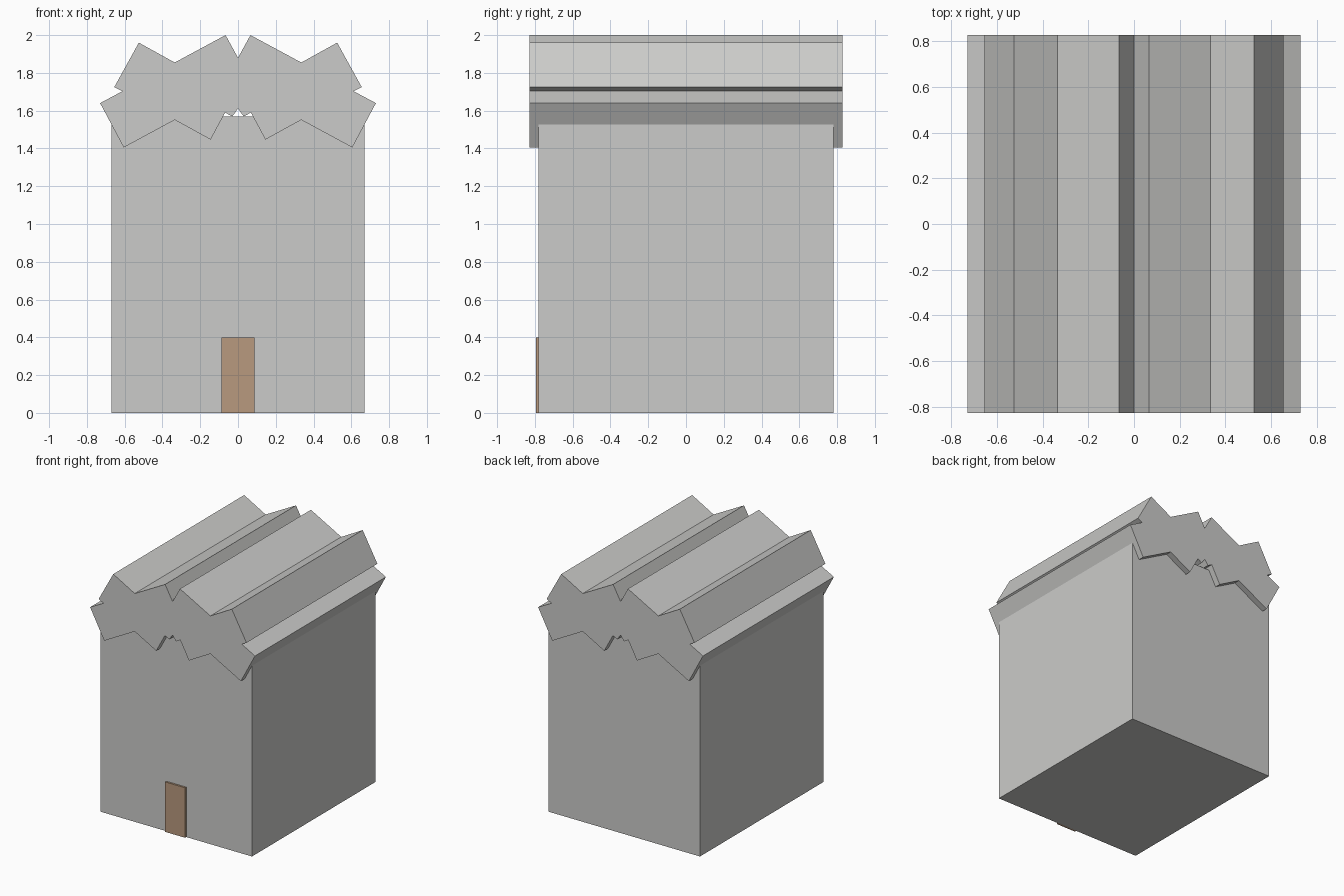
import bpy, bmesh

if "Cube" in bpy.data.objects:
    bpy.data.objects.remove(bpy.data.objects["Cube"])


def material(name, rgb):
    m = bpy.data.materials.new(name)
    m.diffuse_color = (*rgb, 1.0)
    m.use_nodes = True
    m.node_tree.nodes["Principled BSDF"].inputs["Base Color"].default_value = m.diffuse_color
    return m


def extrude_profile(name, outline, y0, y1, mat):
    """Solid made by sweeping an x-z outline along y."""
    bm = bmesh.new()
    face = bm.faces.new([bm.verts.new((x, y0, z)) for x, z in outline])
    swept = bmesh.ops.extrude_face_region(bm, geom=[face])["geom"]
    verts = [g for g in swept if isinstance(g, bmesh.types.BMVert)]
    bmesh.ops.translate(bm, verts=verts, vec=(0, y1 - y0, 0))
    bmesh.ops.recalc_face_normals(bm, faces=bm.faces)
    mesh = bpy.data.meshes.new(name)
    bm.to_mesh(mesh)
    bm.free()
    mesh.materials.append(mat)
    obj = bpy.data.objects.new(name, mesh)
    bpy.context.collection.objects.link(obj)
    return obj


def rectangle(half_width, height):
    return [(-half_width, 0), (half_width, 0), (half_width, height), (-half_width, height)]


stone = material("stone grey", (0.60, 0.60, 0.585))
wood = material("door brown", (0.48, 0.32, 0.21))

# Walls
extrude_profile("walls", rectangle(0.67, 1.568), -0.78, 0.78, stone)

# Door on the front wall, slightly proud of it
extrude_profile("door", rectangle(0.088, 0.40), -0.795, -0.775, wood)

# Roof of crossed slabs: right half of the outline, top centre to bottom centre
right = [(0, 1.88), (0.066, 2.0), (0.335, 1.855), (0.525, 1.96), (0.655, 1.725),
         (0.612, 1.703), (0.73, 1.64), (0.605, 1.405), (0.335, 1.551),
         (0.145, 1.447), (0.068, 1.590), (0.03, 1.569), (0, 1.612)]
left = [(-x, z) for x, z in reversed(right[1:-1])]
extrude_profile("roof", right + left, -0.828, 0.828, stone)
